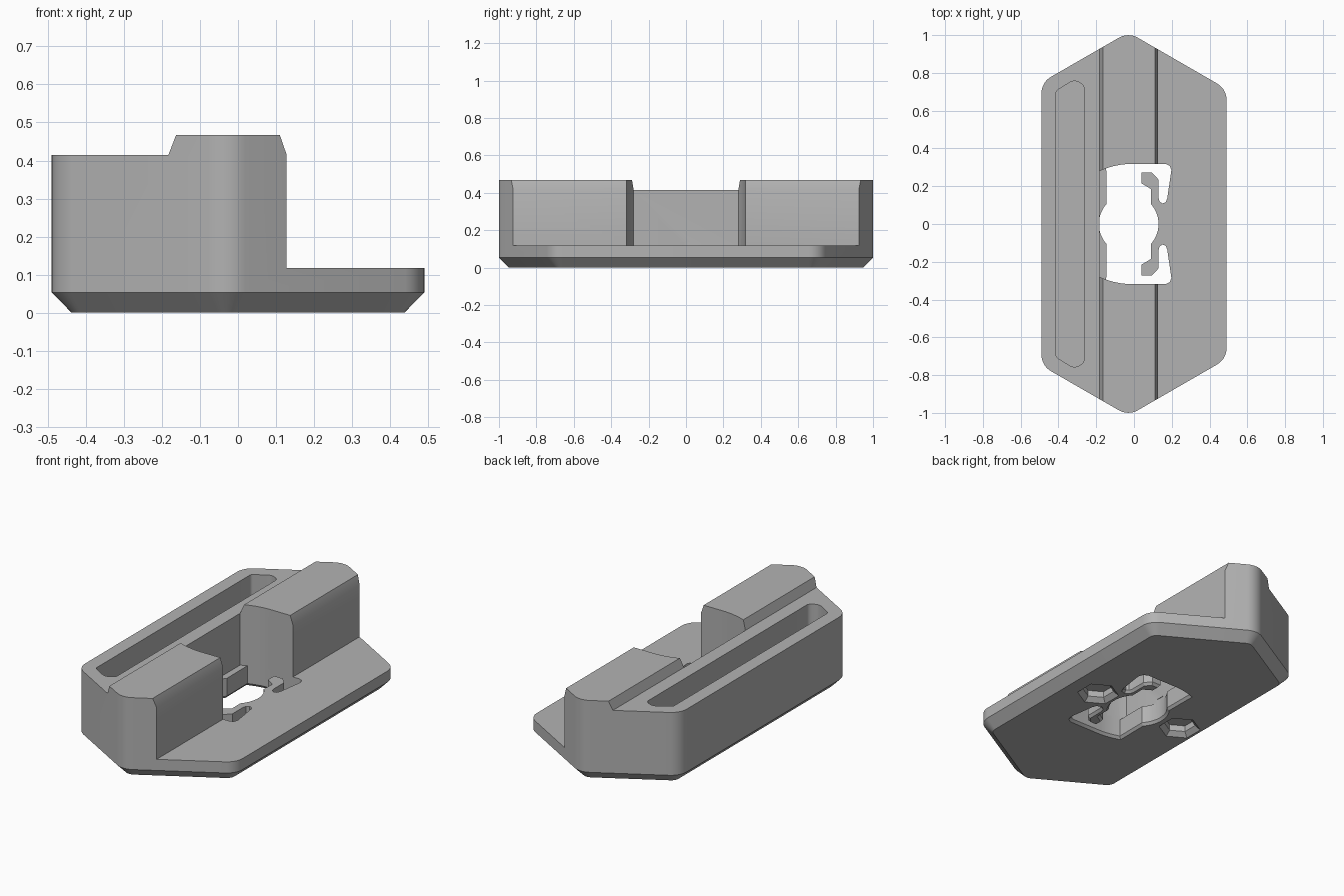
import bpy, bmesh, math
from mathutils import Vector

if "Cube" in bpy.data.objects:
    bpy.data.objects.remove(bpy.data.objects["Cube"])

PLATE, SHOULDER, RIDGE = 0.117, 0.415, 0.467
grey = bpy.data.materials.new("plain_grey")
grey.use_nodes = True
grey.diffuse_color = (0.45, 0.45, 0.45, 1)
grey.node_tree.nodes["Principled BSDF"].inputs["Base Color"].default_value = (0.45, 0.45, 0.45, 1)


def rounded(points, radii, steps=8):
    """Counter-clockwise polygon with each corner replaced by an arc."""
    out, n = [], len(points)
    for i, r in enumerate(radii):
        p = Vector(points[i])
        a = (Vector(points[i - 1]) - p).normalized()
        b = (Vector(points[(i + 1) % n]) - p).normalized()
        if r == 0:
            out.append(p)
            continue
        half = a.angle(b) / 2
        centre = p + (a + b).normalized() * r / math.sin(half)
        start = p + a * r / math.tan(half) - centre
        end = p + b * r / math.tan(half) - centre
        a0 = math.atan2(start.y, start.x)
        turn = (math.atan2(end.y, end.x) - a0 + math.pi) % math.tau - math.pi
        for k in range(steps + 1):
            t = a0 + turn * k / steps
            out.append(centre + Vector((math.cos(t), math.sin(t))) * r)
    return out


def offset(points, d):
    """Move a counter-clockwise polygon outward by d with mitred corners."""
    out, n = [], len(points)
    for i in range(n):
        p = Vector(points[i])
        a = (p - Vector(points[i - 1])).normalized()
        b = (Vector(points[(i + 1) % n]) - p).normalized()
        na, nb = Vector((a.y, -a.x)), Vector((b.y, -b.x))
        out.append(p + (na + nb) * d / (1 + na.dot(nb)))
    return out


def loft(name, sections, place=lambda p, h: (p[0], p[1], h)):
    """Solid through a stack of (polygon, height) sections."""
    bm = bmesh.new()
    rings = [[bm.verts.new(place(p, h)) for p in pts] for pts, h in sections]
    n = len(rings[0])
    for lo, hi in zip(rings, rings[1:]):
        for i in range(n):
            j = (i + 1) % n
            bm.faces.new((lo[i], lo[j], hi[j], hi[i]))
    bm.faces.new(rings[0][::-1])
    bm.faces.new(rings[-1])
    bmesh.ops.recalc_face_normals(bm, faces=bm.faces)
    mesh = bpy.data.meshes.new(name)
    bm.to_mesh(mesh)
    bm.free()
    mesh.materials.append(grey)
    obj = bpy.data.objects.new(name, mesh)
    bpy.context.collection.objects.link(obj)
    return obj


def carve(target, cutter, operation="DIFFERENCE"):
    cutter.hide_render = True
    mod = target.modifiers.new(cutter.name, "BOOLEAN")
    mod.operation, mod.solver, mod.object = operation, "EXACT", cutter
    bpy.context.view_layer.objects.active = target
    bpy.ops.object.modifier_apply(modifier=mod.name)
    bpy.data.objects.remove(cutter)


def mirror_y(upper):
    """Close a half outline, given from right to left, across y = 0."""
    return upper + [(x, -y) for x, y in reversed(upper) if y > 0]


# Elongated hexagonal body with a chamfered underside
half = [(0.49, 0.715), (-0.03, 1.015), (-0.49, 0.75)]
outline = rounded(mirror_y(half), [0.1] * 6)
body = loft("mounting_block", [(offset(outline, -0.052), 0), (outline, 0.053), (outline, 0.6)])

# Stepped cross-section: shoulder, raised ridge, low plate
section = [(-0.7, -0.1), (0.7, -0.1), (0.7, PLATE), (0.128, PLATE), (0.128, SHOULDER),
           (0.11, RIDGE), (-0.163, RIDGE), (-0.183, SHOULDER), (-0.7, SHOULDER)]
carve(body, loft("step_profile", [(section, -1.2), (section, 1.2)],
                 lambda p, h: (p[0], h, p[1])), "INTERSECT")

# Gap that splits the ridge, with curved ends
gap = mirror_y([(0.14, 0.318), (-0.03, 0.318), (-0.07, 0.314),
                (-0.11, 0.306), (-0.15, 0.294), (-0.183, 0.28)])
carve(body, loft("ridge_gap", [(gap, PLATE), (gap, 0.7)]))

# Through opening: round centre, side pockets and two spring fingers
cx, radius = -0.028, 0.158


def arc(start, end, steps=7):
    angles = [math.radians(start + (end - start) * k / steps) for k in range(steps + 1)]
    return [(cx + radius * math.cos(a), radius * math.sin(a)) for a in angles]


finger = [(0.09, 0.185), (0.04, 0.215), (0.04, 0.272), (0.095, 0.272), (0.13, 0.235),
          (0.13, 0.14), (0.135, 0.12), (0.15, 0.109), (0.168, 0.115), (0.176, 0.135),
          (0.198, 0.285), (0.19, 0.308), (0.17, 0.318)]
pocket = [(-0.03, 0.318), (-0.07, 0.314), (-0.11, 0.306), (-0.147, 0.295)]
upper = arc(0, 42) + finger + pocket + arc(138, 180)
upper[-1] = (cx - radius, 0)
opening = mirror_y(upper)
lip = offset(opening, 0.012)
carve(body, loft("clip_opening", [(lip, -0.01), (lip, 0), (opening, 0.015), (opening, PLATE + 0.02)]))

# Long blind slot in the shoulder
slot = rounded(mirror_y([(-0.265, 0.735), (-0.315, 0.765), (-0.412, 0.705)]),
               [0.03, 0.05, 0.02, 0.02, 0.05, 0.03], 5)
carve(body, loft("shoulder_slot", [(slot, PLATE), (slot, 0.7)]))

# Hexagonal nut recesses underneath, with bevelled rims
for side in (-1, 1):
    hexagon = [(-0.035 + side * 0.29 + 0.085 * math.sin(k * math.pi / 3),
                -0.085 * math.cos(k * math.pi / 3)) for k in range(6)]
    rim = offset(hexagon, 0.025)
    carve(body, loft("nut_recess", [(rim, -0.01), (rim, 0), (hexagon, 0.025), (hexagon, 0.06)]))

# Smooth rounded corners, crisp edges elsewhere
bpy.ops.object.select_all(action="DESELECT")
body.select_set(True)
bpy.context.view_layer.objects.active = body
bpy.ops.object.shade_smooth_by_angle(angle=math.radians(25))
